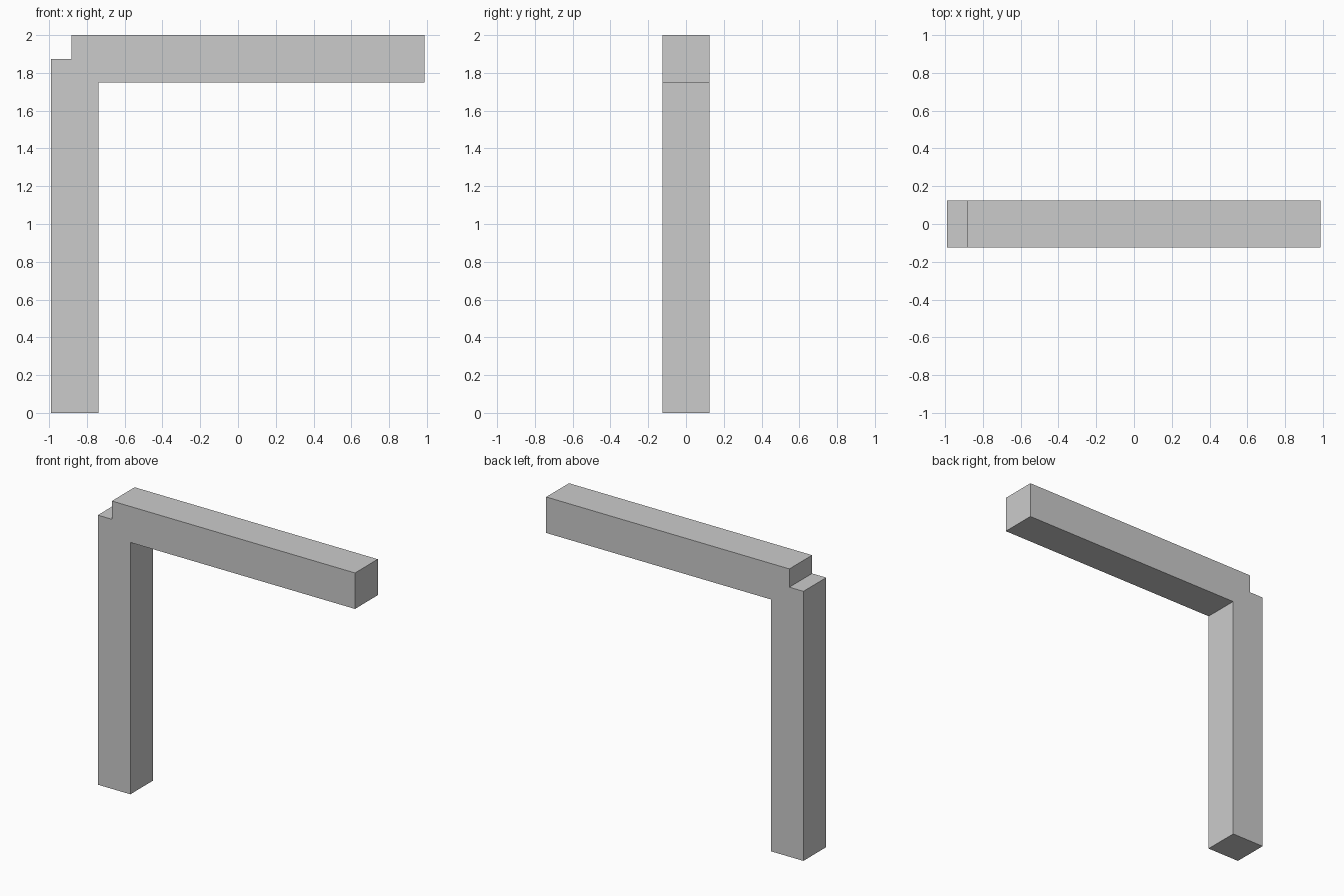
import bpy
import bmesh

if "Cube" in bpy.data.objects:
    bpy.data.objects.remove(bpy.data.objects["Cube"])

HALF_DEPTH = 0.125

# Side outline of the post and beam joined with a stepped corner (x, z)
outline = [
    (-0.99, 0.0), (-0.74, 0.0), (-0.74, 1.75), (0.987, 1.75),
    (0.987, 2.0), (-0.882, 2.0), (-0.882, 1.873), (-0.99, 1.873),
]

# Extrude the outline from front to back
bm = bmesh.new()
front = bm.faces.new([bm.verts.new((x, -HALF_DEPTH, z)) for x, z in outline])
result = bmesh.ops.extrude_face_region(bm, geom=[front], use_keep_orig=True)
back_verts = [g for g in result["geom"] if isinstance(g, bmesh.types.BMVert)]
bmesh.ops.translate(bm, verts=back_verts, vec=(0, 2 * HALF_DEPTH, 0))
bmesh.ops.recalc_face_normals(bm, faces=bm.faces)

mesh = bpy.data.meshes.new("post_and_beam")
bm.to_mesh(mesh)
bm.free()
bpy.context.collection.objects.link(bpy.data.objects.new("post_and_beam", mesh))
